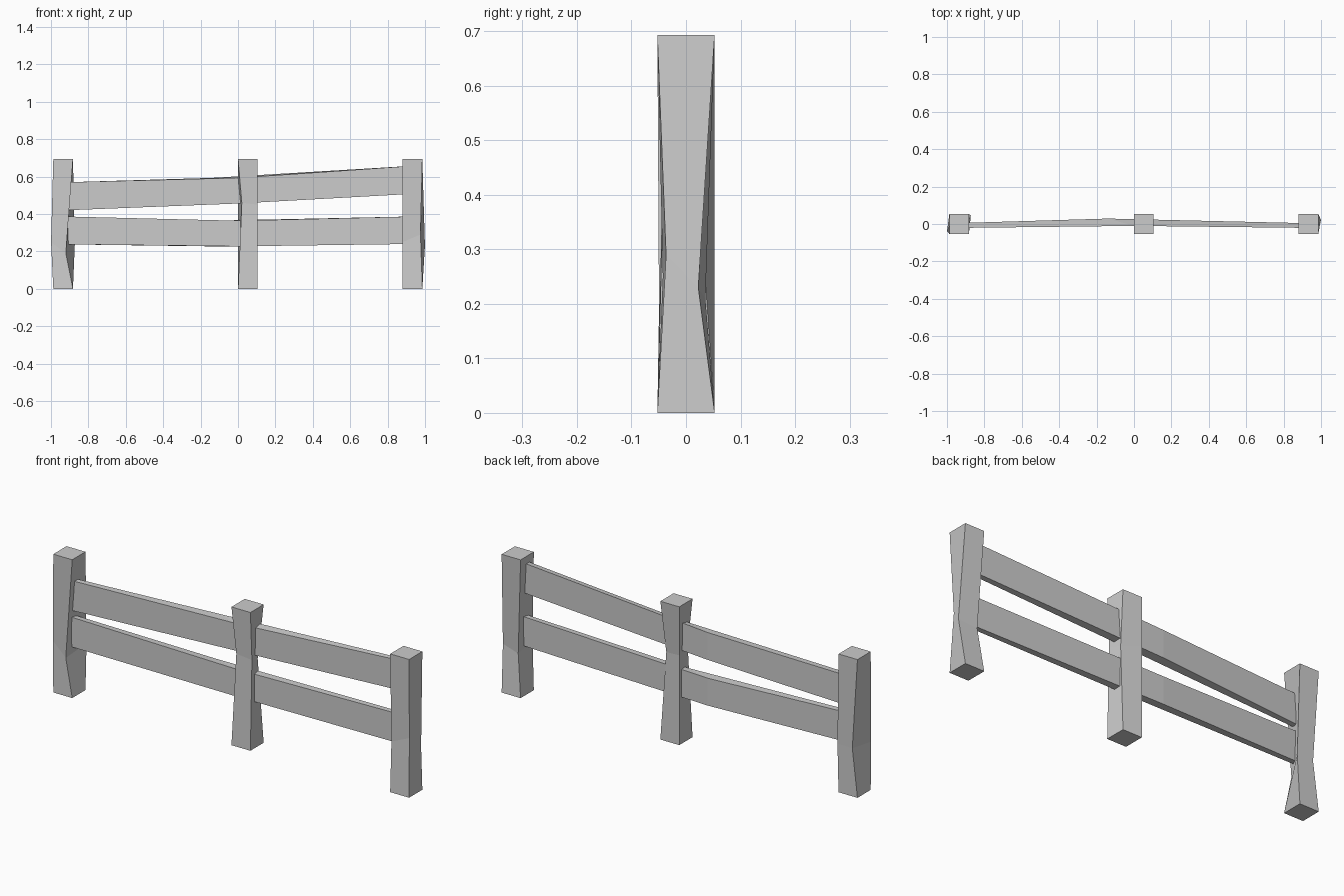
import bpy, bmesh

cube = bpy.data.objects.get("Cube")
if cube:
    bpy.data.objects.remove(cube)

grey = bpy.data.materials.new("weathered grey")
grey.use_nodes = True
COLOUR = (0.6, 0.6, 0.6, 1)
grey.diffuse_color = COLOUR
grey.node_tree.nodes["Principled BSDF"].inputs["Base Color"].default_value = COLOUR


def beam(name, rings):
    """Skin four-cornered rings into a capped, flat-shaded beam."""
    bm = bmesh.new()
    loops = [[bm.verts.new(p) for p in ring] for ring in rings]
    for a, b in zip(loops, loops[1:]):
        for i in range(4):
            j = (i + 1) % 4
            bm.faces.new((a[i], a[j], b[j], b[i]))
    bm.faces.new(loops[0])
    bm.faces.new(loops[-1])
    bmesh.ops.recalc_face_normals(bm, faces=bm.faces)
    mesh = bpy.data.meshes.new(name)
    bm.to_mesh(mesh)
    bm.free()
    mesh.materials.append(grey)
    bpy.context.collection.objects.link(bpy.data.objects.new(name, mesh))


HALF, HEIGHT = 0.0525, 0.693
CORNERS = [(-HALF, -HALF), (HALF, -HALF), (HALF, HALF), (-HALF, HALF)]


def post(name, cx, waist):
    """Square post whose hewn waist has its own corners (dx, dy, z)."""
    def square(z):
        return [(cx + x, y, z) for x, y in CORNERS]
    middle = [(cx + x + dx, y + dy, z) for (x, y), (dx, dy, z) in zip(CORNERS, waist)]
    beam(name, [square(0), middle, square(HEIGHT)])


# Posts: waist corners run front right, front left, back left, back right
post("right_post", -0.935, [(-0.012, 0.015, 0.25), (-0.038, 0.003, 0.19),
                            (0.01, -0.006, 0.24), (0.03, -0.002, 0.24)])
post("middle_post", 0.053, [(0.02, 0.01, 0.46), (0, 0.012, 0.45),
                            (-0.012, -0.03, 0.43), (0, 0, 0.45)])
post("left_post", 0.933, [(0, 0.01, 0.25), (-0.01, 0.016, 0.29),
                          (0.014, -0.03, 0.23), (0.025, -0.017, 0.21)])


def rail(name, spans):
    """Plank bent at the middle; spans are (bottom, top) at each station."""
    stations = [(-0.94, -0.94, -0.021, 0.005), (0.0, -0.14, -0.01, 0.029),
                (0.94, 0.94, -0.021, 0.004)]
    rings = []
    for (xf, xb, front, back), (low, high) in zip(stations, spans):
        rings.append([(xf, front, low), (xf, front, high), (xb, back, high), (xb, back, low)])
    beam(name, rings)


# Rails
rail("upper_rail", [(0.419, 0.569), (0.456, 0.593), (0.508, 0.658)])
rail("lower_rail", [(0.238, 0.387), (0.227, 0.364), (0.24, 0.387)])
